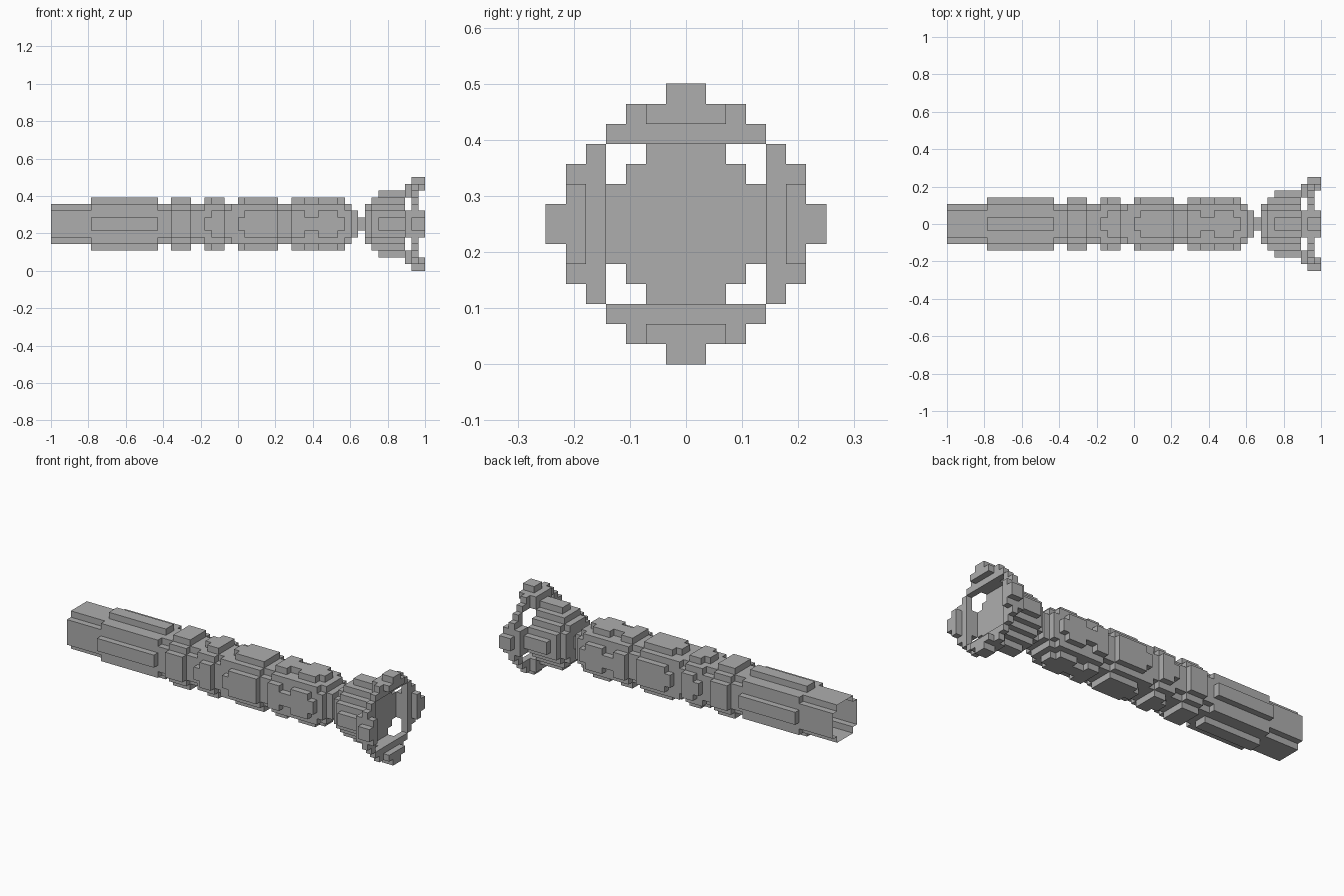
import bpy, bmesh, math
from mathutils import Vector

cube = bpy.data.objects.get("Cube")
if cube:
    bpy.data.objects.remove(cube, do_unlink=True)

U = 1 / 28            # edge of one block
LENGTH = 56           # blocks along x
CENTRE_Z = 0.25

mat = bpy.data.materials.new("plain_grey")
mat.use_nodes = True
grey = (0.42, 0.42, 0.42, 1)
mat.diffuse_color = grey
mat.node_tree.nodes["Principled BSDF"].inputs["Base Color"].default_value = grey

# Cross-sections: (reach, half width) arms, repeated on all four sides
OCT = [(3, 2)]
SQUARE = [(3, 3)]
GRIP = [(4, 1), (3, 3)]
COLLAR = [(4, 2), (3, 3)]


def section(arms, hollow=()):
    """Blocks of a four-way symmetric cross-section, less the hollow arms."""
    def inside(a, b, pairs):
        return any((a < h and b < w) or (a < w and b < h) for h, w in pairs)
    cells = set()
    for y in range(-7, 7):
        for z in range(-7, 7):
            a, b = abs(y + 0.5), abs(z + 0.5)
            if inside(a, b, arms) and not inside(a, b, hollow):
                cells.add((y, z))
    return cells


# Each part is a run of (start, end, arms, hollow) sections along x
RING = [(6, 3), (5, 4)]
RING_HOLE = [(4, 4)]
parts = {
    "handle_end": [(0, 6, OCT, ())],
    "handle_grip": [(6, 16, GRIP, ()), (16, 18, OCT, ())],
    "rear_collar": [(18, 21, COLLAR, ()), (21, 23, OCT, ())],
    "button_collar": [(23, 24, GRIP, ()), (24, 26, COLLAR, ()),
                      (26, 27, OCT, ()), (27, 28, SQUARE, ())],
    "middle_collar": [(28, 29, GRIP, ()), (29, 34, COLLAR, ()),
                      (34, 36, OCT, ())],
    "front_collar": [(36, 38, COLLAR, ()), (38, 40, GRIP, ()),
                     (40, 43, COLLAR, ()), (43, 44, GRIP, ())],
    "neck": [(44, 45, OCT, ()), (45, 46, [(2, 2)], ()), (46, 47, [(1, 1)], ())],
    "emitter_cup": [(47, 48, [(3, 2)], ()), (48, 49, [(4, 2), (3, 3)], ()),
                    (49, 53, [(5, 1), (4, 2), (3, 3)], ())],
    "ring_struts": [(53, 54, [(6, 2)], RING_HOLE)],
    "emitter_ring": [(54, 55, RING + [(7, 1)], RING_HOLE)],
    "ring_points": [(55, 56, [(7, 1), (6, 2)], [(5, 5)])],
}

# Lay out the blocks of every part
blocks = {}
for name, runs in parts.items():
    cells = set()
    for start, end, arms, hollow in runs:
        shape = section(arms, hollow)
        cells |= {(i, y, z) for i in range(start, end) for y, z in shape}
    blocks[name] = cells
everything = set().union(*blocks.values())


def build(name, cells):
    """Skin the outside of the blocks and merge flat areas."""
    bm = bmesh.new()
    verts = {}

    def corner(p):
        if p not in verts:
            x, y, z = p
            verts[p] = bm.verts.new(((x - LENGTH / 2) * U, y * U, CENTRE_Z + z * U))
        return verts[p]

    for cell in cells:
        for axis in range(3):
            u, v = (axis + 1) % 3, (axis + 2) % 3
            for side in (0, 1):
                near = list(cell)
                near[axis] += 2 * side - 1
                # the rear end of the handle stays open
                if tuple(near) in everything or near[0] < 0:
                    continue
                quad = []
                for du, dv in ((0, 0), (1, 0), (1, 1), (0, 1)):
                    p = list(cell)
                    p[axis] += side
                    p[u] += du
                    p[v] += dv
                    quad.append(corner(tuple(p)))
                bm.faces.new(quad if side else quad[::-1])
    bmesh.ops.dissolve_limit(bm, angle_limit=math.radians(1),
                             verts=bm.verts[:], edges=bm.edges[:])
    mesh = bpy.data.meshes.new(name)
    bm.to_mesh(mesh)
    bm.free()
    mesh.materials.append(mat)
    obj = bpy.data.objects.new(name, mesh)
    bpy.context.collection.objects.link(obj)


for name, cells in blocks.items():
    build(name, cells)
